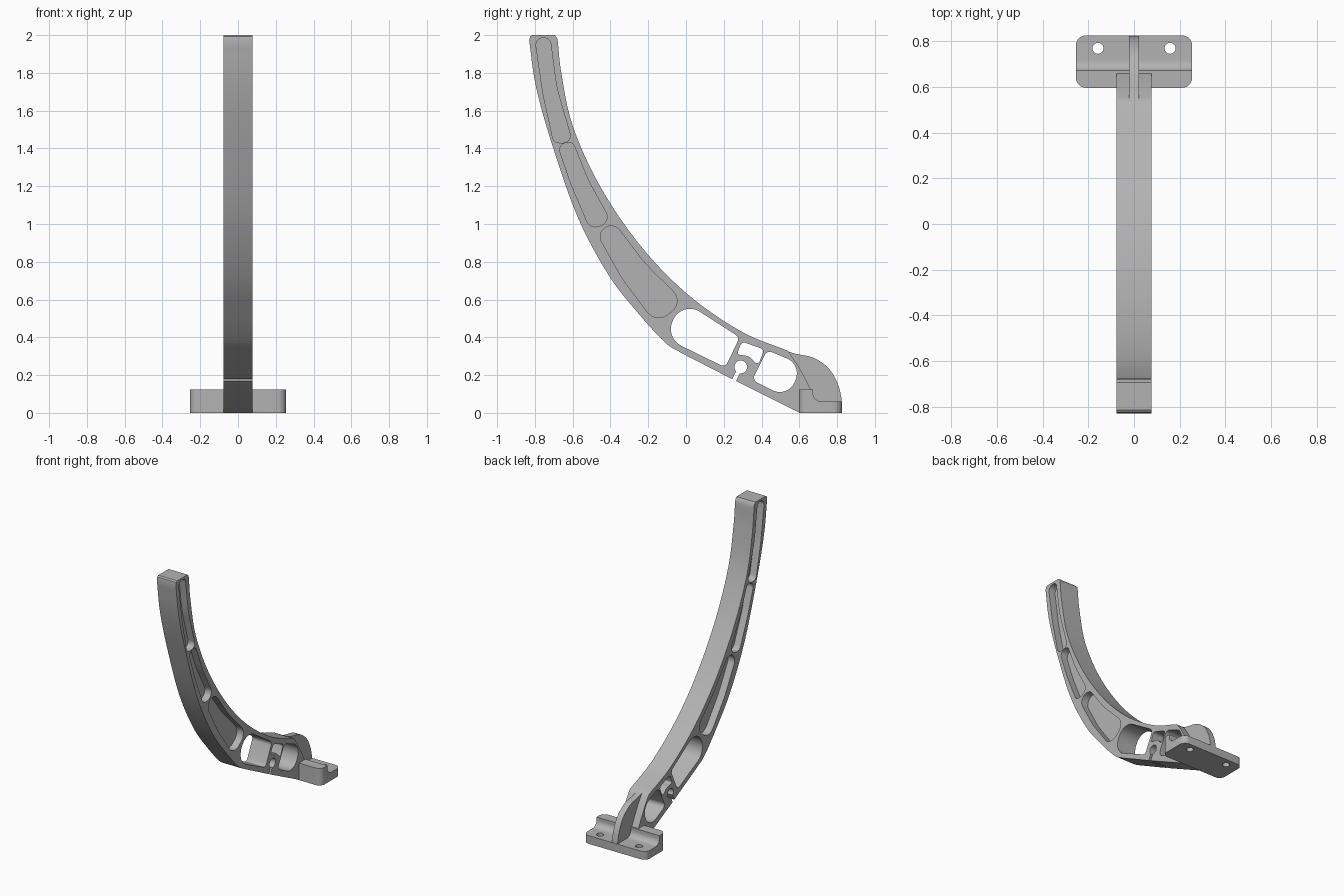
import bpy, bmesh, math
from mathutils import Matrix, Vector

if "Cube" in bpy.data.objects:
    bpy.data.objects.remove(bpy.data.objects["Cube"], do_unlink=True)

grey = bpy.data.materials.new("plain grey")
grey.use_nodes = True
grey.diffuse_color = (0.45, 0.45, 0.45, 1)
grey.node_tree.nodes["Principled BSDF"].inputs["Base Color"].default_value = grey.diffuse_color

# Side profiles are drawn as (y, z) and extruded along x
SIDE = Matrix(((0, 0, 1, 0), (1, 0, 0, 0), (0, 1, 0, 0), (0, 0, 0, 1)))


def rounded(corners, steps=8):
    """Closed polygon whose corners (a, b, radius) are replaced by arcs."""
    out = []
    for i, (a, b, r) in enumerate(corners):
        p = Vector((a, b))
        u = (Vector(corners[i - 1][:2]) - p).normalized()
        v = (Vector(corners[(i + 1) % len(corners)][:2]) - p).normalized()
        if r == 0:
            out.append(p)
            continue
        half = u.angle(v) / 2
        centre = p + (u + v).normalized() * (r / math.sin(half))
        start = p + u * (r / math.tan(half)) - centre
        end = p + v * (r / math.tan(half)) - centre
        sweep = start.angle_signed(end)
        for k in range(steps + 1):
            out.append(centre + Matrix.Rotation(-sweep * k / steps, 2) @ start)
    return out


def smooth_path(pts, steps=6):
    """Smooth open curve through the points."""
    p = [Vector(q) for q in pts]
    p = [2 * p[0] - p[1]] + p + [2 * p[-1] - p[-2]]
    out = []
    for a, b, c, d in zip(p, p[1:], p[2:], p[3:]):
        for k in range(steps):
            t = k / steps
            out.append(0.5 * (2 * b + (c - a) * t + (2 * a - 5 * b + 4 * c - d) * t ** 2
                              + (3 * b - a - 3 * c + d) * t ** 3))
    return out + [p[-2]]


def circle(x, y, r, n=24):
    return [Vector((x + r * math.cos(k * math.tau / n), y + r * math.sin(k * math.tau / n)))
            for k in range(n)]


def finish(obj):
    obj.data.materials.clear()
    obj.data.materials.append(grey)
    obj.data.shade_smooth()
    obj.data.set_sharp_from_angle(angle=math.radians(32))


def extrude(name, loops, half, matrix=SIDE):
    """Solid from closed loops; inner loops become holes."""
    curve = bpy.data.curves.new(name, "CURVE")
    curve.dimensions, curve.fill_mode, curve.extrude = "2D", "BOTH", half
    for loop in loops:
        spline = curve.splines.new("POLY")
        spline.points.add(len(loop) - 1)
        for point, q in zip(spline.points, loop):
            point.co = (q.x, q.y, 0, 1)
        spline.use_cyclic_u = True
    temp = bpy.data.objects.new(name + "_outline", curve)
    bpy.context.collection.objects.link(temp)
    graph = bpy.context.evaluated_depsgraph_get()
    mesh = bpy.data.meshes.new_from_object(temp.evaluated_get(graph))
    bpy.data.objects.remove(temp, do_unlink=True)
    mesh.transform(matrix)
    bm = bmesh.new()
    bm.from_mesh(mesh)
    bmesh.ops.remove_doubles(bm, verts=bm.verts, dist=0.0001)
    bmesh.ops.recalc_face_normals(bm, faces=bm.faces)
    bm.to_mesh(mesh)
    bm.free()
    obj = bpy.data.objects.new(name, mesh)
    bpy.context.collection.objects.link(obj)
    finish(obj)
    return obj


# Arm outline: tip, front curve, keyhole slot, foot, rear curve
front = smooth_path([(-0.83, 1.97), (-0.795, 1.73), (-0.715, 1.44), (-0.575, 1.04),
                     (-0.41, 0.73), (-0.255, 0.53), (-0.11, 0.372), (-0.03, 0.32)])
rear = smooth_path([(0.535, 0.33), (0.285, 0.435), (0.0, 0.635), (-0.245, 0.89),
                    (-0.455, 1.2), (-0.6, 1.52), (-0.66, 1.8), (-0.678, 1.96)])
tip = [Vector(q) for q in ((-0.682, 1.985), (-0.695, 2.0), (-0.815, 2.0), (-0.826, 1.992))]
along, down = Vector((0.89, -0.456)), Vector((-0.456, -0.89))
eye, eye_radius, slot = Vector((0.29, 0.243)), 0.034, 0.011
gap = math.asin(slot / eye_radius)
heading = math.atan2(down.y, down.x)
keyhole = [eye - along * slot + down * 0.078]
for k in range(21):
    a = heading - gap - (math.tau - 2 * gap) * k / 20
    keyhole.append(eye + eye_radius * Vector((math.cos(a), math.sin(a))))
keyhole.append(eye + along * slot + down * 0.078)
foot = [Vector((0.598, 0.002)), Vector((0.66, 0.002))]
foot += smooth_path([(0.665, 0.115), (0.63, 0.185), (0.59, 0.255), (0.55, 0.315)])

# Through openings in the lower arm
openings = [
    rounded([(-0.117, 0.4, 0.1), (-0.015, 0.592, 0.095), (0.284, 0.4, 0.03), (0.208, 0.241, 0.025)]),
    rounded([(0.27, 0.31, 0.012), (0.295, 0.378, 0.02), (0.415, 0.335, 0.02),
             (0.38, 0.25, 0.015), (0.335, 0.3, 0.05)]),
    rounded([(0.43, 0.332, 0.03), (0.35, 0.174, 0.03), (0.54, 0.078, 0.085), (0.613, 0.255, 0.085)]),
]
# Blind pockets in the upper arm
pockets = [
    rounded([(-0.8, 1.985, 0.038), (-0.72, 1.985, 0.036), (-0.685, 1.72, 0.8),
             (-0.6, 1.43, 0.038), (-0.7, 1.43, 0.036), (-0.757, 1.69, 0.8)]),
    rounded([(-0.682, 1.425, 0.04), (-0.6, 1.435, 0.036), (-0.52, 1.235, 0.8),
             (-0.39, 1.0, 0.05), (-0.51, 0.98, 0.045), (-0.608, 1.21, 0.8)]),
    rounded([(-0.485, 0.975, 0.056), (-0.372, 0.995, 0.06), (-0.22, 0.793, 0.8),
             (-0.01, 0.585, 0.07), (-0.16, 0.475, 0.075), (-0.34, 0.715, 0.8)]),
]
extrude("arm", [front + keyhole + foot + rear + tip] + openings + pockets, 0.077)
for label, pocket in zip(("upper", "middle", "lower"), pockets):
    extrude(label + "_pocket_web", [pocket], 0.024)

# Thin rib bracing the arm against the base
rib_top = smooth_path([(0.53, 0.328), (0.585, 0.312), (0.68, 0.29), (0.76, 0.23),
                       (0.805, 0.15), (0.824, 0.075)])
rib_inner = [Vector(q) for q in ((0.824, 0.03), (0.64, 0.03), (0.64, 0.13), (0.6, 0.22))]
extrude("rib", [rib_top + rib_inner], 0.023)

# Stepped base plate, trimmed to a rounded plan with two screw holes
base = extrude("base", [rounded([(0.597, 0, 0), (0.827, 0, 0), (0.827, 0.06, 0),
                                 (0.672, 0.06, 0.045), (0.672, 0.125, 0), (0.597, 0.125, 0)])], 0.3)
plan = rounded([(s * 0.255, y, 0.045) for s, y in ((-1, 0.597), (1, 0.597), (1, 0.827), (-1, 0.827))])
trim = extrude("base_trim", [plan] + [circle(s * 0.158, 0.77, 0.024) for s in (-1, 1)],
               0.5, Matrix.Identity(4))
cut = base.modifiers.new("trim", "BOOLEAN")
cut.operation, cut.solver, cut.object = "INTERSECT", "EXACT", trim
bpy.context.view_layer.update()
base.data = bpy.data.meshes.new_from_object(
    base.evaluated_get(bpy.context.evaluated_depsgraph_get()))
base.modifiers.clear()
bpy.data.objects.remove(trim, do_unlink=True)
finish(base)
